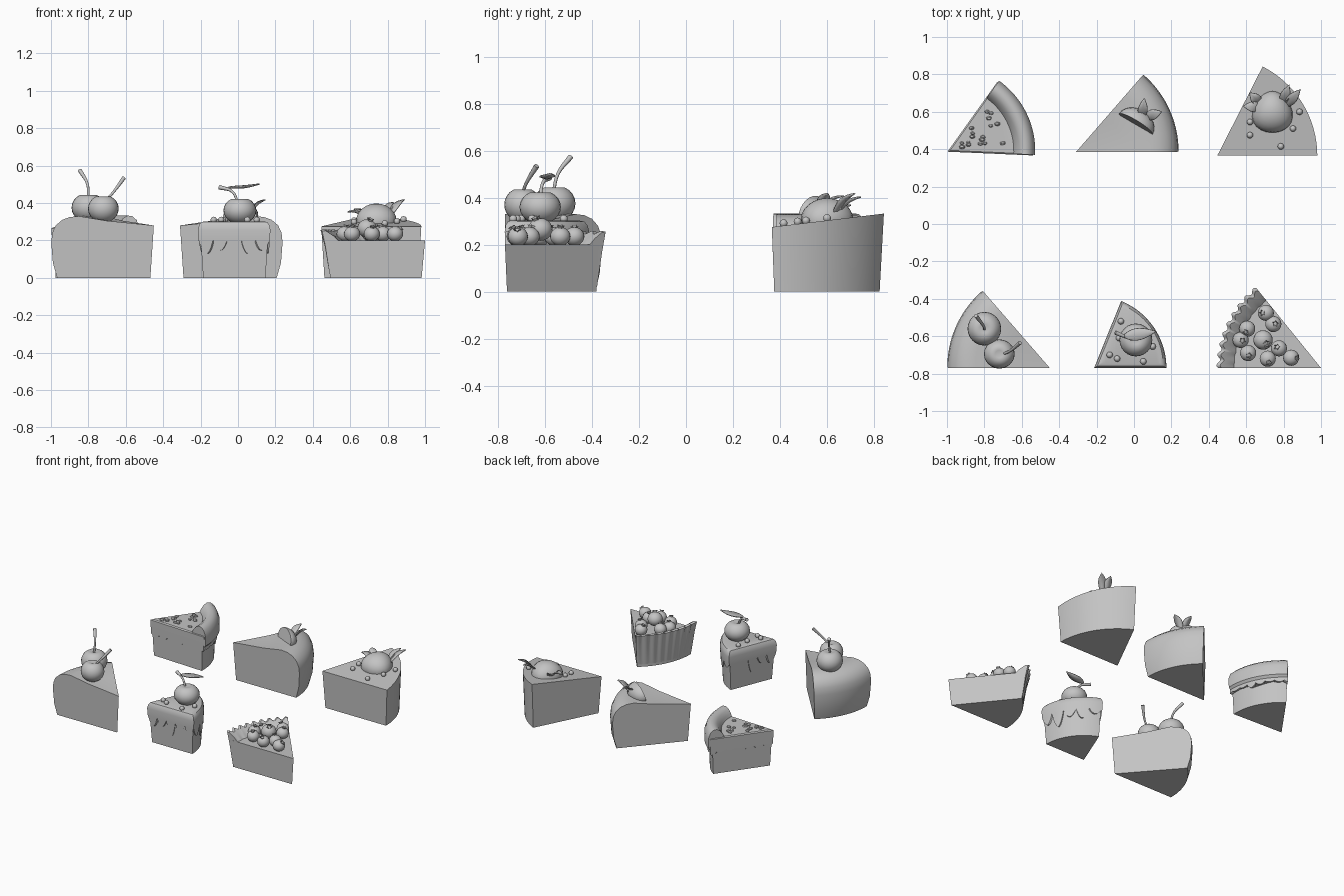
import bpy, bmesh, math, random
from math import sin, cos, pi, radians
from mathutils import Vector, Matrix

random.seed(4)
cube = bpy.data.objects.get("Cube")
if cube:
    bpy.data.objects.remove(cube, do_unlink=True)

clay = bpy.data.materials.new("plain grey")
clay.use_nodes = True
clay.diffuse_color = (0.55, 0.55, 0.55, 1)
clay.node_tree.nodes["Principled BSDF"].inputs["Base Color"].default_value = (0.55, 0.55, 0.55, 1)


def finish(name, bm, angle=40):
    bmesh.ops.remove_doubles(bm, verts=bm.verts, dist=0.0005)
    bmesh.ops.recalc_face_normals(bm, faces=bm.faces)
    mesh = bpy.data.meshes.new(name)
    bm.to_mesh(mesh)
    bm.free()
    mesh.materials.append(clay)
    ob = bpy.data.objects.new(name, mesh)
    bpy.context.collection.objects.link(ob)
    bpy.ops.object.select_all(action='DESELECT')
    ob.select_set(True)
    bpy.context.view_layer.objects.active = ob
    bpy.ops.object.shade_smooth_by_angle(angle=radians(angle))
    return ob


class Slice:
    """Wedge frame: apex position, radius, two angles, height and base taper."""

    def __init__(self, x, y, r, a0, a1, h, taper=0.94):
        self.apex, self.r, self.h, self.taper = Vector((x, y, 0)), r, h, taper
        self.a0, self.a1 = radians(a0), radians(a1)
        mid = (self.a0 + self.a1) / 2
        self.centre = self.apex + Vector((cos(mid), sin(mid), 0)) * r * 0.62

    def polar(self, rho, t, z):
        a = self.a0 + (self.a1 - self.a0) * t
        return self.apex + Vector((cos(a) * rho, sin(a) * rho, z))

    def tapered(self, p):
        k = self.taper + (1 - self.taper) * min(1, p.z / self.h)
        q = self.centre + (p - self.centre) * k
        return Vector((q.x, q.y, p.z))

    def sweep(self, name, profile, ripple=0, tilt=0, steps=28):
        """Sweep a closed (radius, height) profile around the apex."""
        bm = bmesh.new()
        rows = []
        for i in range(steps + 1):
            t = i / steps
            row = []
            for rho, z in profile:
                wave = ripple * sin(t * pi * 17) * max(0, z - 0.12) * 8
                p = self.tapered(self.polar(rho + wave, t, z + wave * 0.7))
                p.z += tilt * (p.y - self.apex.y) * z / self.h
                row.append(bm.verts.new(p))
            rows.append(row)
        n = len(profile)
        for a, b in zip(rows, rows[1:]):
            for j in range(n):
                k = (j + 1) % n
                bm.faces.new((a[j], a[k], b[k], b[j]))
        bm.faces.new(rows[0])
        bm.faces.new(rows[-1][::-1])
        bmesh.ops.dissolve_degenerate(bm, dist=0.0005, edges=bm.edges)
        return finish(name, bm)

    def outline(self, count):
        """Even samples along cut side, arc and second cut side."""
        pts = []
        for i in range(count):
            u = 3 * i / count
            if u < 1:
                pts.append(self.polar(self.r * u, 0, 0))
            elif u < 2:
                pts.append(self.polar(self.r, u - 1, 0))
            else:
                pts.append(self.polar(self.r * (3 - u), 1, 0))
        return pts

    def icing(self, name, rings, low, waves, depth):
        """Covering layer with a wavy or dripping lower edge."""
        count = waves * 12
        drops = [depth * random.choice((0.35, 0.5, 0.65, 1)) for _ in range(waves)]
        bm = bmesh.new()
        loops = []
        for scale, z in rings:
            loop = []
            for i, p in enumerate(self.outline(count)):
                q = self.centre + (p - self.centre) * scale
                edge = low - drops[i // 12] * abs(sin(pi * (i % 12) / 12)) ** 0.8
                q.z = edge if z is None else z
                loop.append(bm.verts.new(self.tapered(q)))
            loops.append(loop)
        for a, b in zip(loops, loops[1:]):
            for i in range(count):
                k = (i + 1) % count
                bm.faces.new((a[i], a[k], b[k], b[i]))
        bm.faces.new(loops[0])
        bm.faces.new(loops[-1][::-1])
        return finish(name, bm)


def ball(name, pos, size, dimple=0, narrow=0, turn=0, cut=None, segments=24):
    bm = bmesh.new()
    bmesh.ops.create_uvsphere(bm, u_segments=segments, v_segments=segments // 2, radius=1)
    for v in bm.verts:
        if v.co.z > 0:
            v.co.z -= dimple * math.exp(-(v.co.xy.length / 0.3) ** 2)
        v.co.x *= 1 - narrow * v.co.y
        v.co = Vector(a * b for a, b in zip(v.co, size))
    if cut:
        geom = bm.verts[:] + bm.edges[:] + bm.faces[:]
        bmesh.ops.bisect_plane(bm, geom=geom, plane_co=(0, 0, 0), plane_no=cut, clear_outer=True)
        bmesh.ops.holes_fill(bm, edges=[e for e in bm.edges if e.is_boundary])
    bm.transform(Matrix.Translation(pos) @ Matrix.Rotation(turn, 4, 'Z'))
    return finish(name, bm)


def stem(name, points, radius=0.009):
    curve = bpy.data.curves.new(name, 'CURVE')
    curve.dimensions = '3D'
    curve.bevel_depth, curve.use_fill_caps = radius, True
    curve.bevel_resolution = 2
    line = curve.splines.new('BEZIER')
    line.bezier_points.add(len(points) - 1)
    for i, (bp, p) in enumerate(zip(line.bezier_points, points)):
        bp.co = p
        bp.radius = 1.3 if i == len(points) - 1 else 0.8
        bp.handle_left_type = bp.handle_right_type = 'AUTO'
    curve.materials.append(clay)
    bpy.context.collection.objects.link(bpy.data.objects.new(name, curve))


def leaf(name, base, tip, width, arch=0.015):
    base, tip = Vector(base), Vector(tip)
    side = (tip - base).cross(Vector((0, 0, 1))).normalized()
    bm = bmesh.new()
    rows = []
    for i in range(9):
        t = i / 8
        mid = base.lerp(tip, t) + Vector((0, 0, arch * sin(pi * t)))
        w = width * sin(pi * (0.06 + 0.94 * t) ** 0.85) + 0.001
        fold = Vector((0, 0, w * 0.35))
        rows.append([bm.verts.new(p) for p in (mid - side * w + fold, mid, mid + side * w + fold)])
    for a, b in zip(rows, rows[1:]):
        for j in range(2):
            bm.faces.new((a[j], a[j + 1], b[j + 1], b[j]))
    ob = finish(name, bm)
    mod = ob.modifiers.new("thickness", 'SOLIDIFY')
    mod.thickness = 0.006


# Two round-backed cream slices
cream = [(0, .28), (.25, .305), (.40, .33), (.45, .325), (.49, .31), (.525, .28), (.545, .24),
         (.553, .19), (.55, .08), (.53, 0), (0, 0)]
cherry_slice = Slice(-.45, -.77, .55, 180, 131, .28)
cherry_slice.sweep("cherry_slice_body", cream)
berry_slice = Slice(-.31, .385, .55, 0, 49, .28)
berry_slice.sweep("half_strawberry_slice_body", cream)

# Pair of cherries
ball("large_cherry", (-.80, -.56, .375), (.09, .09, .08), dimple=.25)
ball("small_cherry", (-.72, -.695, .37), (.082, .078, .075), dimple=.25)
stem("large_cherry_stem", [(-.80, -.565, .42), (-.805, -.545, .50), (-.845, -.49, .575)])
stem("small_cherry_stem", [(-.70, -.695, .42), (-.665, -.68, .46), (-.61, -.635, .535)])

# Half strawberry with leaves
ball("half_strawberry", (.01, .535, .335), (.105, .08, .075), turn=-.55, cut=(0, -1, .25))
leaf("half_strawberry_leaf_back", (.04, .56, .34), (.055, .67, .41), .024)
leaf("half_strawberry_leaf_side", (.055, .57, .33), (.145, .60, .42), .026)

# Pie slice with overlapping topping, rolled crust and nut pieces
pie = Slice(-.99, .39, .445, -2.5, 54.5, .27)
pie.sweep("pie_base", [(0, .2), (.435, .2), (.435, 0), (0, 0)])
pie.icing("pie_topping", [(.97, .272), (1.03, .265), (1.035, .2), (1.035, None), (.97, None)],
          .165, 20, .03)
pie.sweep("pie_crust", [(.34, .255), (.355, .29), (.375, .318), (.40, .333), (.425, .33),
                        (.447, .31), (.462, .27), (.465, .2), (.44, .17), (.36, .2)])
for i in range(18):
    spot = pie.polar(random.uniform(.07, .32), random.uniform(.12, .88), .276)
    bm = bmesh.new()
    bmesh.ops.create_icosphere(bm, subdivisions=1, radius=random.uniform(.009, .015))
    bm.transform(Matrix.Translation(spot) @ Matrix.Rotation(random.random() * 3, 4, 'X')
                 @ Matrix.Diagonal((1.2, .8, .9, 1)))
    finish("nut_piece", bm, 10)

# Sloped slice with whole strawberry, leaves and beads
sloped = Slice(.445, .365, .535, 0, 63, .275)
sloped.sweep("strawberry_slice_body", [(0, .275), (.535, .275), (.535, 0), (0, 0)], tilt=.12)
ball("strawberry", (.74, .60, .305), (.107, .112, .093), narrow=.18)
for base, tip in [((.81, .63, .32), (.89, .72, .415)), ((.79, .64, .32), (.83, .745, .40)),
                  ((.68, .625, .32), (.585, .63, .355)), ((.68, .64, .31), (.62, .70, .37))]:
    leaf("strawberry_leaf", base, tip, .026)
for x, y in [(.62, .545), (.62, .475), (.785, .415), (.85, .51), (.885, .60)]:
    ball("strawberry_slice_bead", (x, y, .285 + .12 * (y - .365)), (.017,) * 3, segments=12)

# Dripping iced slice
iced = Slice(-.205, -.765, .37, 0, 68, .29, .9)
iced.sweep("iced_slice_body", [(0, .26), (.37, .26), (.37, 0), (0, 0)])
iced.icing("dripping_icing", [(.86, .302), (.95, .298), (1.02, .282), (1.06, .255), (1.06, .2),
                              (1.06, None), (.97, None)], .205, 15, .115)
for x, y in [(-.07, -.52), (-.08, -.61), (-.13, -.70), (-.09, -.72), (.05, -.735), (.10, -.655)]:
    ball("icing_bead", (x, y, .31), (.017,) * 3, segments=12)
ball("iced_slice_cherry", (.01, -.62, .36), (.088, .088, .073), dimple=.25)
stem("iced_slice_cherry_stem", [(.0, -.62, .40), (-.03, -.61, .46), (-.10, -.58, .485)])
leaf("iced_slice_cherry_leaf", (-.05, -.60, .485), (.115, -.575, .505), .03, arch=-.01)

# Tart slice with scalloped flared crust
tart = Slice(1.0, -.77, .545, 180, 129, .2)
tart.sweep("tart_body", [(0, .2), (.515, .2), (.52, 0), (0, 0)])
tart.sweep("tart_scalloped_crust", [(.46, .195), (.49, .225), (.53, .252), (.55, .25), (.535, .17),
                                    (.522, .02), (.50, .02)], ripple=.009, steps=90)

# Blueberries, each with a small flared crown
berries = [(.705, -.475), (.745, -.535), (.605, -.56), (.57, -.62), (.61, -.69), (.775, -.665),
           (.715, -.72), (.84, -.715), (.69, -.62)]
for i, (x, y) in enumerate(berries):
    top = i == len(berries) - 1
    r = .052 if top else .043
    pos = Vector((x, y, .265 if top else .235))
    ball("blueberry", pos, (r, r, r * .93), segments=20)
    lean = Matrix.Rotation(random.uniform(0, 6), 4, 'Z') @ Matrix.Rotation(random.uniform(.2, .8), 4, 'X')
    bm = bmesh.new()
    bmesh.ops.create_cone(bm, segments=10, radius1=r * .22, radius2=r * .42, depth=r * .28)
    for k, v in enumerate(sorted((v for v in bm.verts if v.co.z > 0),
                                 key=lambda v: math.atan2(v.co.y, v.co.x))):
        if k % 2:
            v.co.xy *= .55
    bm.transform(Matrix.Translation(pos) @ lean @ Matrix.Translation((0, 0, r * .98)))
    finish("blueberry_crown", bm, 20)
